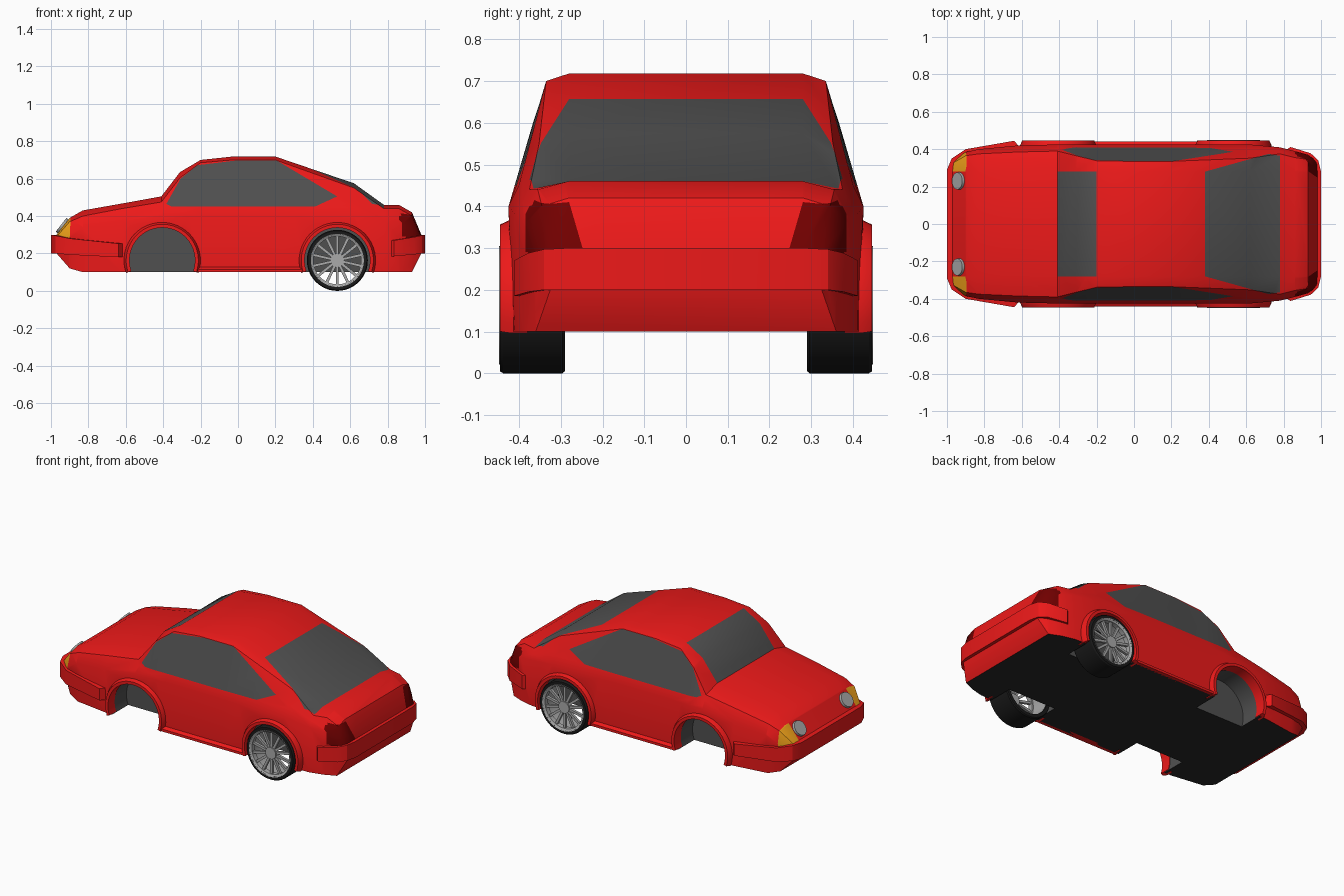
import bpy, bmesh, math
from mathutils import Matrix, Vector

if "Cube" in bpy.data.objects:
    bpy.data.objects.remove(bpy.data.objects["Cube"])

def material(name, rgb):
    m = bpy.data.materials.new(name)
    m.diffuse_color = (*rgb, 1)
    m.use_nodes = True
    m.node_tree.nodes["Principled BSDF"].inputs["Base Color"].default_value = m.diffuse_color
    return m

RED = material("red paint", (0.85, 0.01, 0.01))
GLASS = material("dark glass", (0.08, 0.08, 0.08))
UNDER = material("underside", (0.02, 0.02, 0.02))
AMBER = material("amber lamp", (0.85, 0.35, 0.01))
TAIL = material("tail lamp", (0.17, 0.0, 0.0))
RUBBER = material("rubber", (0.01, 0.01, 0.01))
ALLOY = material("alloy", (0.4, 0.4, 0.4))

def finish(bm, name, mats, angle=30):
    bmesh.ops.recalc_face_normals(bm, faces=bm.faces[:])
    me = bpy.data.meshes.new(name)
    bm.to_mesh(me)
    bm.free()
    ob = bpy.data.objects.new(name, me)
    bpy.context.collection.objects.link(ob)
    for m in mats:
        me.materials.append(m)
    if angle:
        smooth(ob, angle)
    return ob

def smooth(ob, angle):
    bpy.ops.object.select_all(action='DESELECT')
    ob.select_set(True)
    bpy.context.view_layer.objects.active = ob
    bpy.ops.object.shade_smooth_by_angle(angle=math.radians(angle))

def loft(bm, rings, closed=False):
    """Skin a row of equal closed rings, capping the ends unless closed."""
    vs = [[bm.verts.new(p) for p in r] for r in rings]
    n = len(vs[0])
    for i in range(len(vs) if closed else len(vs) - 1):
        a, b = vs[i], vs[(i + 1) % len(vs)]
        for j in range(n):
            k = (j + 1) % n
            bm.faces.new((a[j], a[k], b[k], b[j]))
    if not closed:
        bm.faces.new(vs[0])
        bm.faces.new(vs[-1])

def lathe(bm, profile, x, z, a0=0, a1=360, n=48):
    """Turn a closed (radius, y) profile about a y axis through (x, z)."""
    full = a1 - a0 == 360
    rings = []
    for i in range(n if full else n + 1):
        a = math.radians(a0 + (a1 - a0) * i / n)
        rings.append([(x + r * math.cos(a), y, z + r * math.sin(a)) for r, y in profile])
    loft(bm, rings, full)

def paint(bm, poly, ax, keep, mat):
    """Cut a convex outline, seen along one axis, into the skin and colour it."""
    u, v = ax
    edges = [(Vector(a), Vector(b)) for a, b in zip(poly, poly[1:] + poly[:1])]
    lo = [min(p[i] for p in poly) for i in (0, 1)]
    hi = [max(p[i] for p in poly) for i in (0, 1)]
    for a, b in edges:
        faces = [f for f in bm.faces if keep(f.calc_center_median()) and all(
            min(w.co[c] for w in f.verts) < hi[i] and max(w.co[c] for w in f.verts) > lo[i]
            for i, c in enumerate(ax))]
        geom = faces + list({e for f in faces for e in f.edges}) + list({w for f in faces for w in f.verts})
        co, no = Vector((0, 0, 0)), Vector((0, 0, 0))
        co[u], co[v] = a
        no[u], no[v] = b[1] - a[1], a[0] - b[0]
        bmesh.ops.bisect_plane(bm, geom=geom, dist=1e-4, plane_co=co, plane_no=no.normalized())
    for f in bm.faces:
        c = f.calc_center_median()
        if keep(c):
            s = [(b - a).cross(Vector((c[u], c[v])) - a) for a, b in edges]
            if min(s) > -1e-6 or max(s) < 1e-6:
                f.material_index = mat

# Body shell stations: x, floor z, floor w, belt w, belt z, shoulder w, shoulder z, top z
stations = [
    (-0.97, 0.20, 0.31, 0.335, 0.25, 0.325, 0.29, 0.30),
    (-0.90, 0.12, 0.36, 0.385, 0.30, 0.365, 0.37, 0.39),
    (-0.83, 0.10, 0.385, 0.40, 0.34, 0.375, 0.40, 0.43),
    (-0.62, 0.10, 0.415, 0.42, 0.37, 0.385, 0.44, 0.467),
    (-0.41, 0.10, 0.42, 0.425, 0.40, 0.39, 0.475, 0.505),
    (-0.31, 0.10, 0.42, 0.425, 0.40, 0.365, 0.605, 0.635),
    (-0.20, 0.10, 0.42, 0.425, 0.40, 0.338, 0.685, 0.70),
    (-0.03, 0.10, 0.42, 0.425, 0.40, 0.335, 0.70, 0.718),
    (0.20, 0.10, 0.42, 0.425, 0.40, 0.335, 0.70, 0.718),
    (0.62, 0.10, 0.42, 0.425, 0.40, 0.352, 0.55, 0.575),
    (0.78, 0.10, 0.41, 0.41, 0.38, 0.375, 0.44, 0.46),
    (0.86, 0.10, 0.39, 0.39, 0.37, 0.355, 0.44, 0.46),
    (0.93, 0.10, 0.36, 0.37, 0.34, 0.345, 0.40, 0.42),
    (0.98, 0.20, 0.325, 0.335, 0.25, 0.325, 0.29, 0.30)]
bm = bmesh.new()
rings = []
for x, zb, wb, w1, z1, w2, z2, zt in stations:
    half = [(wb, zb), (w1, z1), (w2, z2), (0.28, zt)]
    rings.append([(x, y, z) for y, z in half] + [(x, -y, z) for y, z in reversed(half)])
loft(bm, rings)
bmesh.ops.recalc_face_normals(bm, faces=bm.faces[:])
for f in bm.faces:
    if f.normal.z < -0.95:
        f.material_index = 2

# Glazing and corner lamps cut into the shell
paint(bm, [(-0.41, -0.28), (-0.2, -0.28), (-0.2, 0.28), (-0.41, 0.28)], (0, 1),
      lambda c: c.z > 0.45 and abs(c.y) < 0.28, 1)
paint(bm, [(-0.355, 0.45), (-0.383, 0.465), (-0.307, 0.6), (-0.216, 0.672), (0, 0.698),
           (0.205, 0.698), (0.53, 0.505), (0.41, 0.45)], (0, 2),
      lambda c: c.z > 0.4 and abs(c.y) > 0.32, 1)
paint(bm, [(0.38, -0.28), (0.38, 0.28), (0.72, 0.375), (0.78, 0.365), (0.78, -0.365), (0.72, -0.375)],
      (0, 1), lambda c: c.z > 0.43 and c.x > 0.3, 1)
paint(bm, [(-0.98, 0.28), (-0.9, 0.28), (-0.895, 0.385), (-0.92, 0.4)], (0, 2),
      lambda c: c.x < -0.86 and abs(c.y) > 0.28, 3)
for s in (1, -1):
    paint(bm, [(s * 0.245, 0.29), (s * 0.28, 0.41), (s * 0.385, 0.4), (s * 0.385, 0.29)], (1, 2),
          lambda c: c.x > 0.87, 4)
paint(bm, [(0.9, 0.28), (0.87, 0.415), (0.935, 0.405), (0.985, 0.29)], (0, 2),
      lambda c: c.x > 0.8 and abs(c.y) > 0.33, 4)
body = finish(bm, "body", [RED, GLASS, UNDER, AMBER, TAIL], 0)

# Wheel wells
ARCHES, AXLE = (-0.405, 0.531), 0.163
for x in ARCHES:
    for s in (1, -1):
        bm = bmesh.new()
        bmesh.ops.create_cone(bm, cap_ends=True, segments=48, radius1=0.178, radius2=0.178, depth=0.34,
                              matrix=Matrix.Translation((x, s * 0.43, AXLE)) @ Matrix.Rotation(math.pi / 2, 4, 'X'))
        cutter = finish(bm, "well_cutter", [GLASS], 0)
        cutter.hide_render = True
        mod = body.modifiers.new("well", 'BOOLEAN')
        mod.object, mod.operation, mod.solver = cutter, 'DIFFERENCE', 'EXACT'
        mod.material_mode = 'TRANSFER'
        bpy.context.view_layer.objects.active = body
        bpy.ops.object.modifier_apply(modifier=mod.name)
        bpy.data.objects.remove(cutter)
smooth(body, 32)

# Bumpers: x, y, low z, high z from side end to the middle
def bumper(name, pts):
    bm = bmesh.new()
    path = pts + [(x, -y, lo, hi) for x, y, lo, hi in reversed(pts)]
    loft(bm, [[(x, y, lo), (x, y, hi), (x * 0.95, y * 0.91, hi), (x * 0.95, y * 0.91, lo)]
              for x, y, lo, hi in path])
    finish(bm, name, [RED])

bumper("front_bumper", [(-0.64, 0.445, 0.18, 0.253), (-0.9, 0.4, 0.193, 0.28),
                        (-0.975, 0.35, 0.2, 0.295), (-1, 0.29, 0.2, 0.3)])
bumper("rear_bumper", [(0.835, 0.412, 0.185, 0.27), (0.945, 0.378, 0.195, 0.288),
                       (0.985, 0.34, 0.2, 0.297), (1, 0.28, 0.2, 0.3)])

for s, side in ((1, "left"), (-1, "right")):
    # Arch flares
    for x, end in zip(ARCHES, ("front", "rear")):
        bm = bmesh.new()
        lathe(bm, [(0.175, s * 0.38), (0.175, s * 0.446), (0.193, s * 0.446), (0.205, s * 0.42), (0.205, s * 0.38)],
              x, AXLE, -19, 199, 28)
        finish(bm, f"{end}_{side}_flare", [RED])
    # Sill strip
    bm = bmesh.new()
    loft(bm, [[(x, s * 0.40, 0.1), (x, s * 0.44, 0.1), (x, s * 0.44, 0.115), (x, s * 0.415, 0.13)]
              for x in (-0.215, 0.345)])
    finish(bm, f"{side}_sill", [RED])
    # Round headlamp
    bm = bmesh.new()
    bmesh.ops.create_cone(bm, cap_ends=True, segments=24, radius1=0.048, radius2=0.045, depth=0.02,
                          matrix=Matrix.Translation((-0.938, s * 0.23, 0.347)) @ Matrix.Rotation(-0.91, 4, 'Y'))
    finish(bm, f"{side}_headlamp", [ALLOY])
    # Rear tyre
    bm = bmesh.new()
    lathe(bm, [(0.138, s * 0.29), (0.158, s * 0.29), (0.163, s * 0.296), (0.163, s * 0.438),
               (0.158, s * 0.446), (0.138, s * 0.446)], ARCHES[1], AXLE)
    finish(bm, f"rear_{side}_tyre", [RUBBER])
    # Rear rim: barrel, hub and spokes
    bm = bmesh.new()
    lathe(bm, [(0.128, s * 0.41), (0.128, s * 0.44), (0.142, s * 0.448), (0.142, s * 0.3), (0.137, s * 0.3),
               (0.137, s * 0.41)], ARCHES[1], AXLE)
    centre = Matrix.Translation((ARCHES[1], s * 0.425, AXLE))
    bmesh.ops.create_cone(bm, cap_ends=True, segments=24, radius1=0.036, radius2=0.036, depth=0.03,
                          matrix=centre @ Matrix.Rotation(math.pi / 2, 4, 'X'))
    for i in range(14):
        bmesh.ops.create_cube(bm, size=1, matrix=centre @ Matrix.Rotation(math.tau * (i + 0.5) / 14, 4, 'Y')
                              @ Matrix.Translation((0.081, 0, 0)) @ Matrix.Diagonal((0.105, 0.016, 0.015, 1)))
    finish(bm, f"rear_{side}_rim", [ALLOY])
